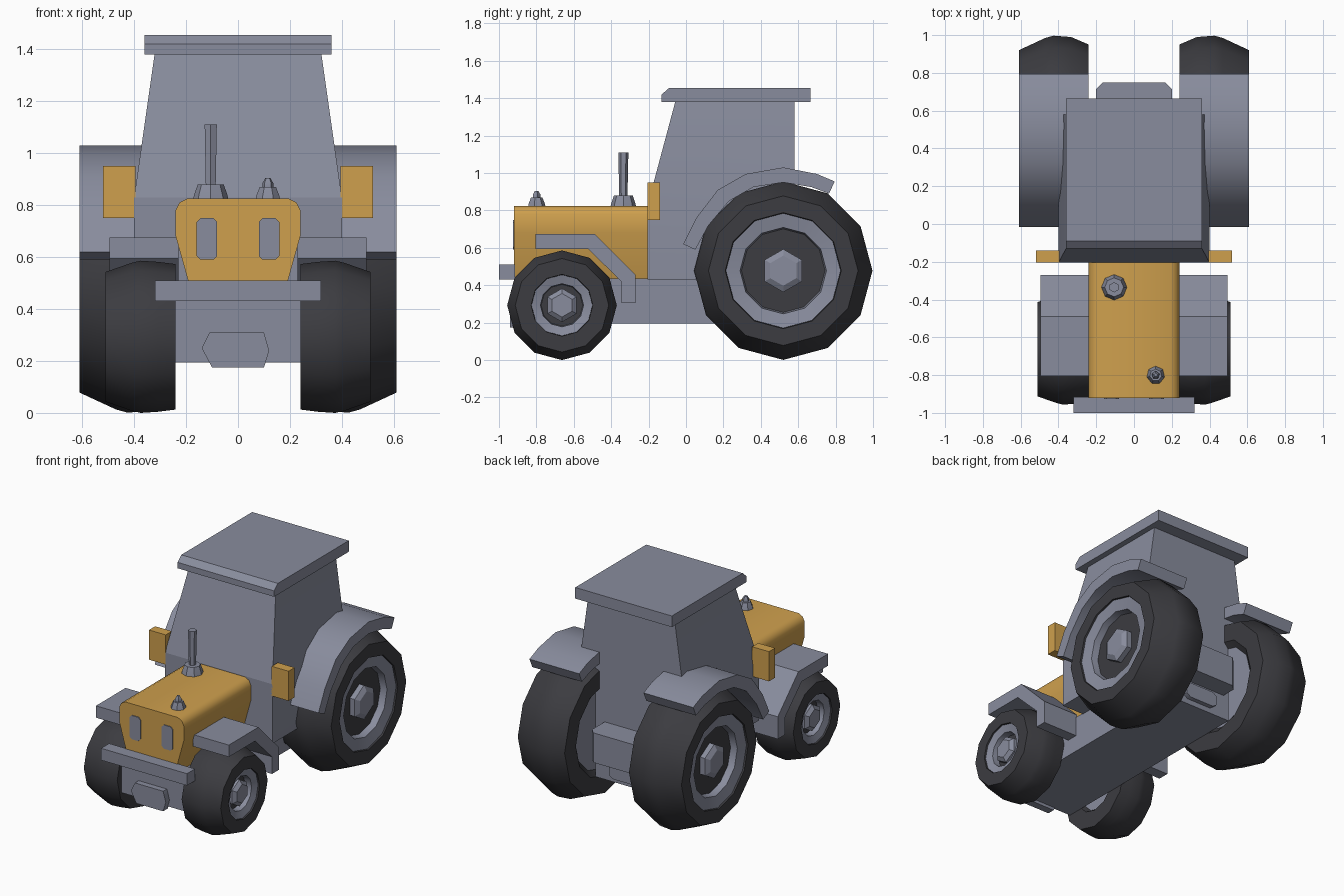
import bpy, bmesh, math
from mathutils import Vector

cube = bpy.data.objects.get("Cube")
if cube:
    bpy.data.objects.remove(cube, do_unlink=True)


def material(name, rgb):
    m = bpy.data.materials.new(name)
    m.use_nodes = True
    m.diffuse_color = (*rgb, 1)
    m.node_tree.nodes["Principled BSDF"].inputs["Base Color"].default_value = (*rgb, 1)
    return m


GREY = material("slate grey", (0.25, 0.265, 0.34))
AMBER = material("amber paint", (0.62, 0.35, 0.075))
RUBBER = material("dark rubber", (0.045, 0.045, 0.052))


def finish(name, bm, mat, smooth=35):
    bmesh.ops.recalc_face_normals(bm, faces=bm.faces)
    mesh = bpy.data.meshes.new(name)
    bm.to_mesh(mesh)
    bm.free()
    mesh.materials.append(mat)
    ob = bpy.data.objects.new(name, mesh)
    bpy.context.collection.objects.link(ob)
    bpy.ops.object.select_all(action="DESELECT")
    ob.select_set(True)
    bpy.context.view_layer.objects.active = ob
    bpy.ops.object.shade_smooth_by_angle(angle=math.radians(smooth))
    return ob


def loft(name, rings, mat, smooth=35):
    """Skin a stack of equal-length point rings and cap both ends."""
    bm = bmesh.new()
    vs = [[bm.verts.new(p) for p in ring] for ring in rings]
    n = len(rings[0])
    for a, b in zip(vs, vs[1:]):
        for i in range(n):
            j = (i + 1) % n
            bm.faces.new((a[i], a[j], b[j], b[i]))
    bm.faces.new(vs[0])
    bm.faces.new(vs[-1])
    return finish(name, bm, mat, smooth)


def box(name, x, y, z, mat):
    rings = [[(x[0], y[0], h), (x[1], y[0], h), (x[1], y[1], h), (x[0], y[1], h)] for h in z]
    return loft(name, rings, mat)


def extrude_x(name, yz, x0, x1, mat, smooth=35):
    return loft(name, [[(x, y, z) for y, z in yz] for x in (x0, x1)], mat, smooth)


def extrude_y(name, xz, y0, y1, mat, smooth=35):
    return loft(name, [[(x, y, z) for x, z in xz] for y in (y0, y1)], mat, smooth)


def lathe(name, profile, centre, axis, sides, mat, smooth=35):
    """Revolve (distance along axis, radius) pairs around the axis."""
    axis = Vector(axis)
    up = Vector((0, 0, 1)) if abs(axis.z) < 0.5 else Vector((0, 1, 0))
    side = axis.cross(up)
    rings = []
    for d, r in profile:
        rings.append([Vector(centre) + axis * d
                      + up * r * math.cos(t) + side * r * math.sin(t)
                      for t in (2 * math.pi * i / sides for i in range(sides))])
    return loft(name, rings, mat, smooth)


def mirrored(half):
    return half + [(-x, z) for x, z in reversed(half)]


# Chassis, hood and bumper
box("chassis", (-0.24, 0.24), (-0.9, 0.62), (0.195, 0.435), GREY)
hood = [(0.17, 0.43), (0.24, 0.68), (0.24, 0.78), (0.225, 0.81), (0.195, 0.825)]
extrude_y("hood", mirrored(hood), -0.92, -0.2, AMBER, 50)
box("front_bumper", (-0.32, 0.32), (-1.0, -0.915), (0.43, 0.51), GREY)
extrude_y("front_hitch", [(-0.1, 0.175), (0.1, 0.175), (0.12, 0.24), (0.1, 0.31),
                          (-0.11, 0.31), (-0.14, 0.25)], -0.94, -0.89, GREY)

# Headlight plates with clipped corners
for s, label in ((1, "left"), (-1, "right")):
    lamp = [(s * (0.12 + a * u), 0.67 + b * v)
            for a, b, steps in ((1, 1, 0), (-1, 1, 1), (-1, -1, 0), (1, -1, 1))
            for u, v in (((0.04, 0.065), (0.025, 0.08)) if not steps
                         else ((0.025, 0.08), (0.04, 0.065)))]
    extrude_y(label + "_headlight", lamp, -0.926, -0.918, GREY)

# Cabin: straight base, tapering upper part, slanted windscreen
levels = [(0.4, -0.205, 0.43), (0.4, -0.205, 0.83), (0.32, -0.055, 1.39)]
loft("cabin", [[(-w, f, z), (w, f, z), (w, 0.58, z), (-w, 0.58, z)] for w, f, z in levels],
     GREY, 10)
extrude_x("roof", [(-0.13, 1.38), (0.665, 1.38), (0.665, 1.455), (-0.09, 1.455),
                   (-0.13, 1.42)], -0.36, 0.36, GREY, 20)

# Rear hitch box and lower plate
loft("rear_hitch", [[(-0.2, 0.57, z), (0.2, 0.57, z), (0.2, 0.715, z), (0.165, 0.75, z),
                     (-0.165, 0.75, z), (-0.2, 0.715, z)] for z in (0.36, 0.56)], GREY)
extrude_y("rear_plate", mirrored([(0.09, 0.23), (0.12, 0.25), (0.12, 0.31), (0.09, 0.33)]),
          0.6, 0.65, GREY)

# Exhaust stack and air intake on the hood
lathe("exhaust_base", [(0, 0.07), (0.025, 0.064), (0.065, 0.05)], (-0.105, -0.335, 0.815),
      (0, 0, 1), 8, GREY)
lathe("exhaust_pipe", [(0, 0.022), (0.235, 0.027)], (-0.105, -0.335, 0.875),
      (0, 0, 1), 6, GREY)
lathe("intake_base", [(0, 0.05), (0.02, 0.046), (0.055, 0.032)], (0.115, -0.8, 0.815),
      (0, 0, 1), 7, GREY)
lathe("intake_cap", [(0, 0.022), (0.02, 0.022), (0.04, 0.01)], (0.115, -0.8, 0.865),
      (0, 0, 1), 5, GREY)

# Arched rear fender outline
arch_outer = [(-0.015, 0.62), (0.055, 0.76), (0.17, 0.91), (0.32, 0.995), (0.52, 1.03),
              (0.7, 0.995), (0.795, 0.955)]
arch_inner = [(0.765, 0.89), (0.67, 0.925), (0.52, 0.95), (0.36, 0.925), (0.23, 0.85),
              (0.12, 0.72), (0.05, 0.59)]
guard = [(-0.805, 0.675), (-0.49, 0.675), (-0.27, 0.455), (-0.27, 0.305), (-0.345, 0.305),
         (-0.345, 0.42), (-0.525, 0.595), (-0.805, 0.595)]


def wheel(label, s, centre, x0, x1, radius, edge, rim, well, hub):
    """Tyre with open centre, dished rim and six-sided hub."""
    w = x1 - x0
    c, ax = (s * x0, *centre), (s, 0, 0)
    tyre = [(0.05, rim * 0.8), (0, rim), (0, edge + 0.03), (w * 0.25, radius * 0.985),
            (w * 0.5, radius), (w * 0.62, radius * 0.975), (w, edge), (w, rim),
            (w - 0.07, rim * 0.97)]
    lathe(label + "_tyre", tyre, c, ax, 12, RUBBER, 33)
    dish = [(0.03, rim * 0.99), (w - 0.01, rim * 0.99), (w - 0.025, well * 1.05),
            (w - 0.09, well), (w - 0.1, hub * 0.5)]
    lathe(label + "_rim", dish, c, ax, 12, GREY, 33)
    lathe(label + "_hub", [(w - 0.11, hub), (w - 0.035, hub), (w - 0.015, hub * 0.7)],
          c, ax, 6, GREY, 20)


# Wheels, fenders and mirrors on both sides
for s, side in ((1, "left"), (-1, "right")):
    wheel(side + "_rear", s, (0.52, 0.478), 0.24, 0.61, 0.477, 0.4, 0.31, 0.22, 0.115)
    wheel(side + "_front", s, (-0.663, 0.293), 0.24, 0.51, 0.293, 0.25, 0.165, 0.11, 0.09)
    extrude_x(side + "_rear_fender", arch_outer + arch_inner, s * 0.24, s * 0.61, GREY)
    extrude_x(side + "_front_fender", guard, s * 0.23, s * 0.495, GREY)
    box(side + "_mirror", sorted((s * 0.395, s * 0.52)), (-0.205, -0.14), (0.75, 0.95), AMBER)
